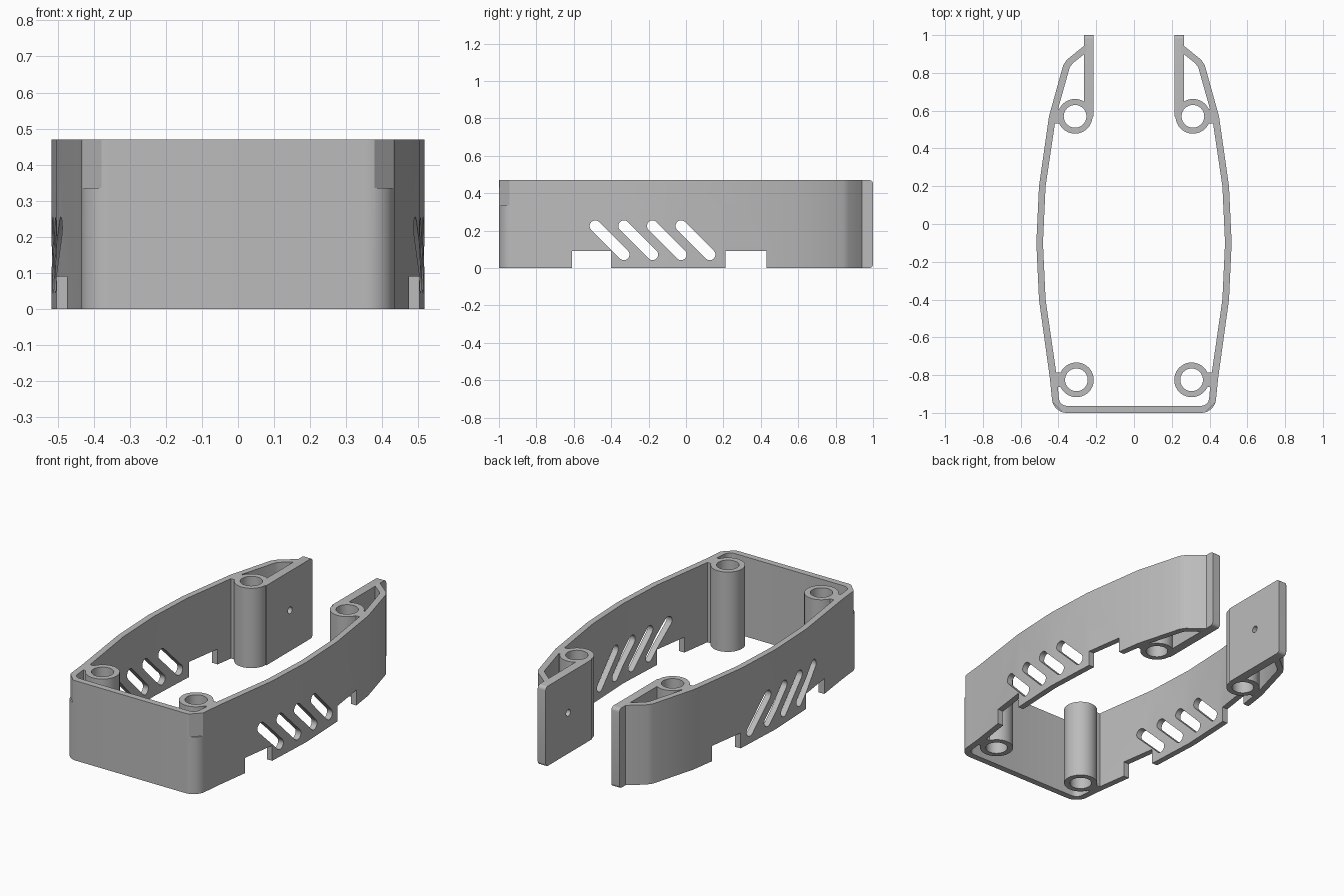
import bpy
import bmesh
from math import sin, cos, pi, radians

cube = bpy.data.objects.get("Cube")
if cube:
    bpy.data.objects.remove(cube, do_unlink=True)

HEIGHT = 0.47
grey = bpy.data.materials.new("plain grey")
grey.use_nodes = True
grey.diffuse_color = (0.5, 0.5, 0.5, 1)
grey.node_tree.nodes["Principled BSDF"].inputs["Base Color"].default_value = (0.5, 0.5, 0.5, 1)


def arc(cx, cy, r, start, end, steps):
    angles = [radians(start + (end - start) * i / steps) for i in range(steps + 1)]
    return [(cx + r * cos(a), cy + r * sin(a)) for a in angles]


def circle(cx, cy, r, steps=40):
    return arc(cx, cy, r, 0, 360, steps)[:-1]


def rect(a0, a1, b0, b1):
    return [(a0, b0), (a1, b0), (a1, b1), (a0, b1)]


def prism(bm, points, lo, hi, axis="z"):
    """Extrude an outline along z (outline in x, y) or x (outline in y, z)."""
    place = (lambda p, t: (p[0], p[1], t)) if axis == "z" else (lambda p, t: (t, p[0], p[1]))
    low = [bm.verts.new(place(p, lo)) for p in points]
    high = [bm.verts.new(place(p, hi)) for p in points]
    bm.faces.new(low)
    bm.faces.new(high)
    for i in range(len(points)):
        j = (i + 1) % len(points)
        bm.faces.new((low[i], low[j], high[j], high[i]))


def finish(name, bm):
    bmesh.ops.recalc_face_normals(bm, faces=bm.faces[:])
    mesh = bpy.data.meshes.new(name)
    bm.to_mesh(mesh)
    bm.free()
    mesh.materials.append(grey)
    obj = bpy.data.objects.new(name, mesh)
    bpy.context.collection.objects.link(obj)
    return obj


def solid(name, points, lo=0, hi=HEIGHT, axis="z"):
    bm = bmesh.new()
    prism(bm, points, lo, hi, axis)
    return finish(name, bm)


parts = []

# Curved side walls and front wall in one band
outer = arc(0.355, -0.92, 0.08, -90, 0, 10) + [
    (0.445, -0.82), (0.503, -0.40), (0.517, -0.10), (0.503, 0.20),
    (0.45, 0.57), (0.375, 0.84), (0.355, 0.87), (0.25, 0.955)]
inner = arc(0.355, -0.92, 0.043, -90, 0, 6) + [
    (0.407, -0.82), (0.468, -0.40), (0.482, -0.10), (0.468, 0.20),
    (0.413, 0.57), (0.34, 0.83), (0.325, 0.85), (0.25, 0.91)]
half = outer + inner[::-1]
parts.append(solid("outer_wall", half + [(-x, y) for x, y in reversed(half)]))

# Posts, webs and rear tabs on both sides
posts = {"front": (0.305, -0.825), "rear": (0.312, 0.57)}
tab_outline = ([(0.57, 0)] + arc(0.98, 0.02, 0.02, -90, 0, 5)
               + arc(0.98, HEIGHT - 0.02, 0.02, 0, 90, 5) + [(0.57, HEIGHT)])
for side, s in (("left", 1), ("right", -1)):
    for place, (px, py) in posts.items():
        parts.append(solid(f"{place}_post_{side}", circle(s * px, py, 0.092)))
        parts.append(solid(f"{place}_web_{side}",
                           rect(s * 0.385, s * 0.425, py - 0.038, py + 0.038)))
    parts.append(solid(f"rear_tab_{side}", tab_outline, s * 0.214, s * 0.266, "x"))

# Cutter: post bores, tab holes, corner flats, cable notches, vent slots
bm = bmesh.new()
for s in (1, -1):
    for px, py in posts.values():
        prism(bm, circle(s * px, py, 0.06), -0.1, 0.6)
    prism(bm, circle(0.79, 0.24, 0.02, 20), s * 0.15, s * 0.3, "x")
    prism(bm, [(s * 0.465, -0.91), (s * 0.36, -1.015), (s * 0.5, -1.05)], 0.335, 0.6)
for y0, y1 in ((-0.61, -0.40), (0.21, 0.43)):
    prism(bm, rect(y0, y1, -0.1, 0.09), -0.6, 0.6, "x")
for i in range(4):
    y = -0.485 + 0.153 * i
    slot = arc(y, 0.225, 0.03, 45, 225, 10) + arc(y + 0.153, 0.072, 0.03, 225, 405, 10)
    prism(bm, slot, -0.6, 0.6, "x")
cutter = finish("cutter", bm)
cutter.hide_render = True

bpy.ops.object.select_all(action="DESELECT")
for obj in parts:
    bpy.context.view_layer.objects.active = obj
    obj.select_set(True)
    cut = obj.modifiers.new("cut", "BOOLEAN")
    cut.operation = "DIFFERENCE"
    cut.solver = "EXACT"
    cut.object = cutter
    bpy.ops.object.modifier_apply(modifier=cut.name)
bpy.data.objects.remove(cutter, do_unlink=True)
bpy.ops.object.shade_smooth_by_angle(angle=radians(25))
